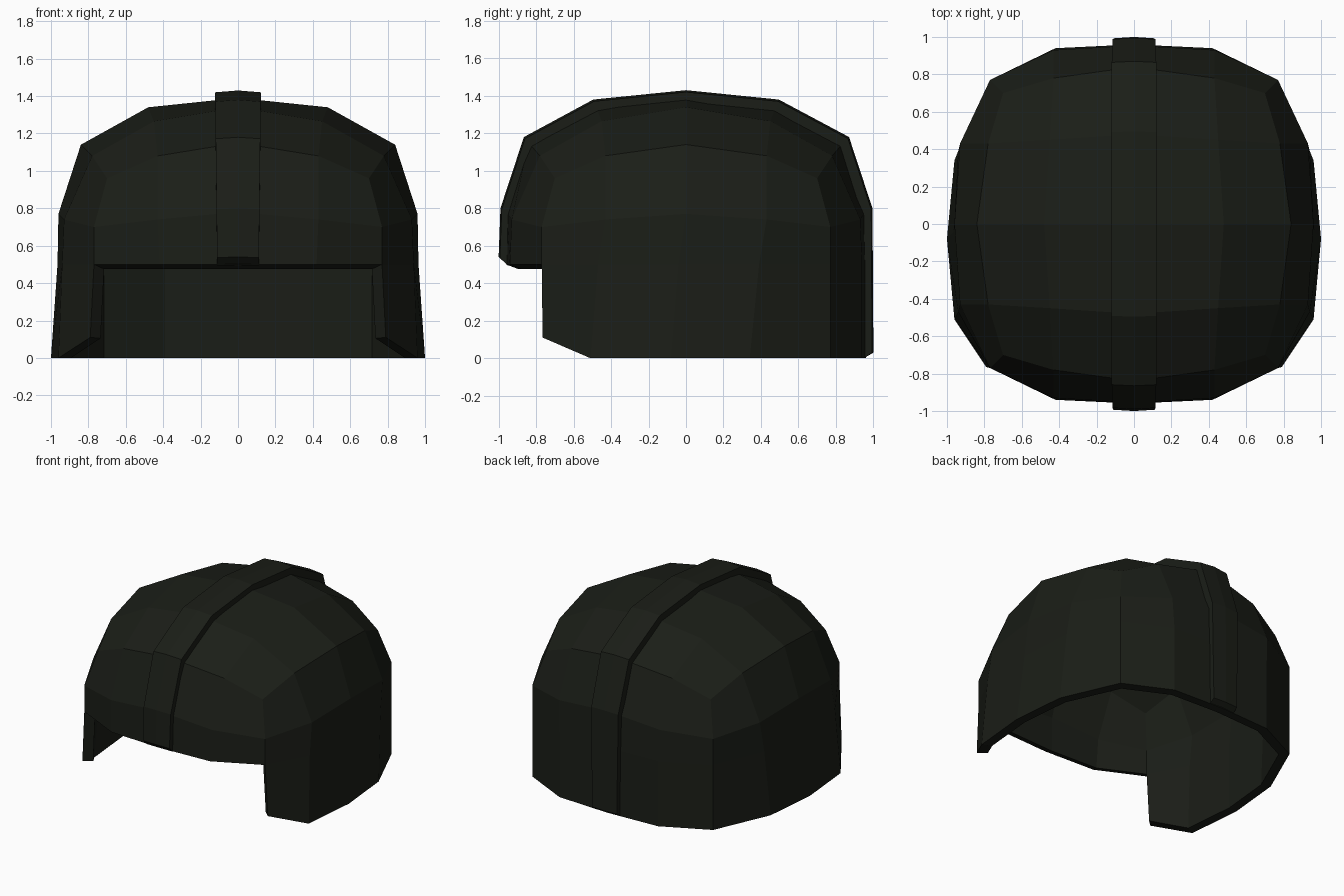
import bpy, bmesh
from mathutils import Vector

if "Cube" in bpy.data.objects:
    bpy.data.objects.remove(bpy.data.objects["Cube"])

paint = bpy.data.materials.new("dark_green_paint")
paint.diffuse_color = (0.0105, 0.0125, 0.0085, 1)
paint.use_nodes = True
paint.node_tree.nodes["Principled BSDF"].inputs["Base Color"].default_value = paint.diffuse_color


def make_half(name, build):
    """Build the +x half with bmesh, then mirror it across x = 0."""
    bm = bmesh.new()
    build(bm)
    bmesh.ops.remove_doubles(bm, verts=bm.verts, dist=0.0005)
    bmesh.ops.recalc_face_normals(bm, faces=bm.faces)
    me = bpy.data.meshes.new(name)
    bm.to_mesh(me)
    bm.free()
    me.materials.append(paint)
    ob = bpy.data.objects.new(name, me)
    bpy.context.collection.objects.link(ob)
    mod = ob.modifiers.new("mirror", 'MIRROR')
    mod.use_clip = True
    return ob


def quads(bm, rows):
    """Skin a grid of points with quads."""
    vs = [[bm.verts.new(p) for p in r] for r in rows]
    for a, b in zip(vs, vs[1:]):
        for i in range(len(a) - 1):
            bm.faces.new((a[i], a[i + 1], b[i + 1], b[i]))


def front_to_back(pts):
    """Five points from front centre to mid side, continued to the back."""
    return pts + [(x, -y, z) for x, y, z in pts[-2::-1]]


# Half rings from front centre round the side to back centre
crown_edge = front_to_back([(0, -.84, 1.15), (.43, -.78, 1.08), (.70, -.70, .96),
                            (.78, -.43, 1.08), (.84, 0, 1.14)])
temple = front_to_back([(0, -.955, .78), (.43, -.93, .74), (.77, -.77, .70),
                        (.93, -.43, .74), (.96, 0, .77)])
brow = [(0, -.96, .5), (.42, -.94, .5), (.77, -.77, .5), (.94, -.47, .5), (.965, -.04, .5),
        (.94, .39, .5), (.77, .77, .5), (.42, .94, .5), (0, .96, .5)]
skirt = [(.79, -.765, .11), (.96, -.51, 0), (1, -.08, 0), (.96, .34, 0),
         (.77, .77, 0), (.42, .94, 0), (0, .96, 0)]
# Crown patch inside the crown edge
crown = [crown_edge[0:3],
         [(0, -.48, 1.34), (.45, -.45, 1.265), crown_edge[3]],
         [(0, 0, 1.39), (.48, 0, 1.34), crown_edge[4]],
         [(0, .48, 1.34), (.45, .45, 1.265), crown_edge[5]],
         crown_edge[8:5:-1]]
rim = brow[:3] + skirt


def shell(bm):
    # Outer skin, smaller inner skin, and the rim joining them
    def inset(row):
        return [(x * .93, y * .93, z * .95) for x, y, z in row]

    for f in (list, inset):
        quads(bm, [f(r) for r in crown])
        quads(bm, [f(r) for r in (crown_edge, temple, brow)])
        quads(bm, [f(brow[2:]), f(skirt)])
    quads(bm, [rim, inset(rim)])


def ridge(bm):
    # Raised centre strip following the crown from brow to nape
    path = [(-1, .54), (-.99, .8), (-.865, 1.18), (-.495, 1.38), (0, 1.43),
            (.495, 1.38), (.87, 1.18), (.995, .8), (1, .03)]
    rows = []
    for y, z in path:
        w = .105 + .012 * z
        rows.append([(0, y, z), (w, y * .993, z * .993),
                     (w, y * .95, z * .97 - .029), (0, y * .95, z * .97 - .029)])
    quads(bm, rows)
    for r in (rows[0], rows[-1]):
        bm.faces.new([bm.verts.new(p) for p in r])


make_half("helmet_shell", shell)
make_half("centre_ridge", ridge)
